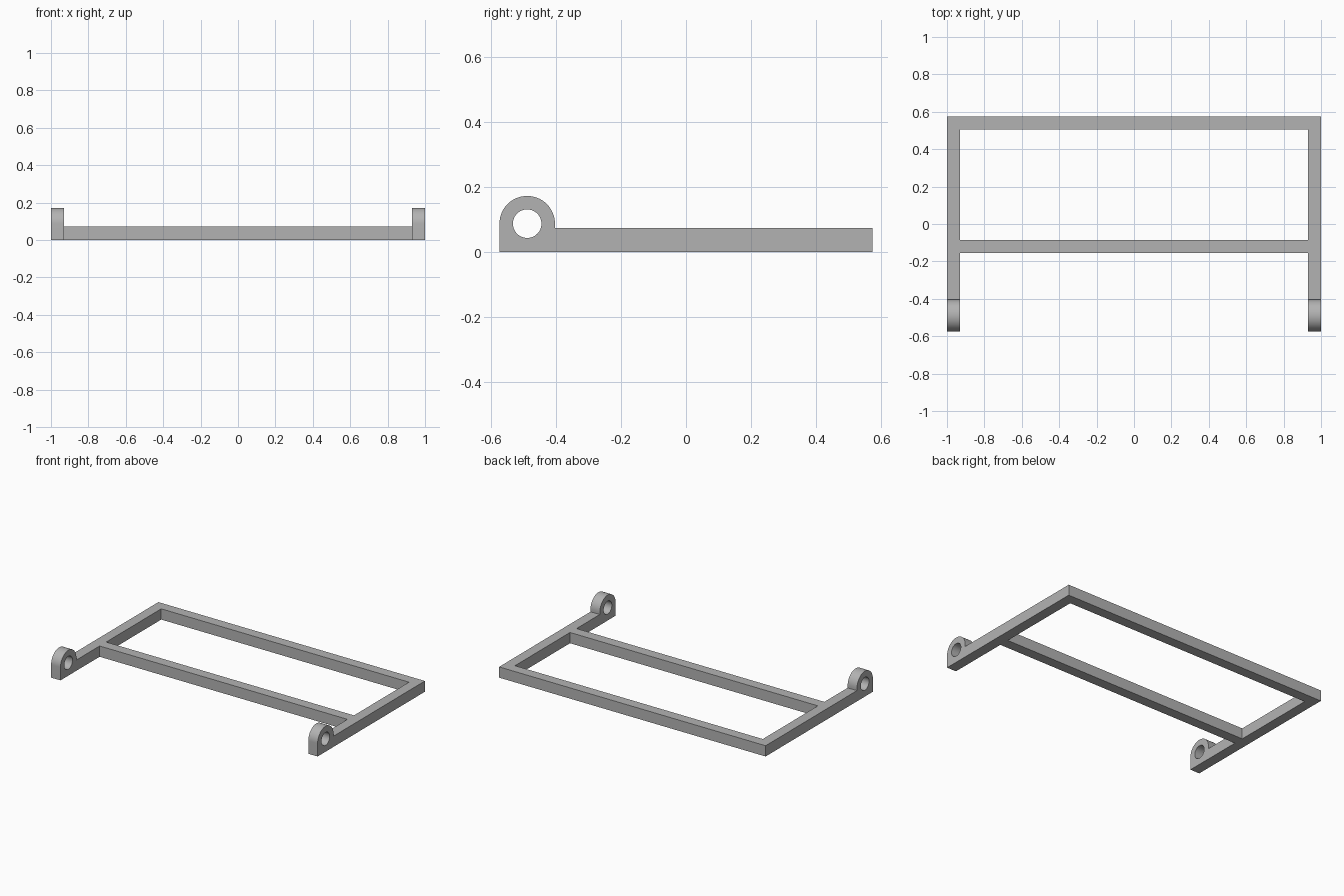
import bpy, bmesh
from math import pi, sin, cos, radians
from mathutils import Vector

cube = bpy.data.objects.get("Cube")
if cube:
    bpy.data.objects.remove(cube, do_unlink=True)

# Overall sizes
HALF_X, HALF_Y = 1.0, 0.575
WIDTH, HEIGHT = 0.07, 0.073
EYE_R, HOLE_R, EYE_Z = 0.0855, 0.044, 0.087
EYE_Y = -HALF_Y + EYE_R

# Single grey metal
metal = bpy.data.materials.new("grey metal")
metal.use_nodes = True
grey = (0.45, 0.45, 0.45, 1)
metal.diffuse_color = grey
metal.node_tree.nodes["Principled BSDF"].inputs["Base Color"].default_value = grey


def finish(bm, name):
    bmesh.ops.recalc_face_normals(bm, faces=bm.faces)
    mesh = bpy.data.meshes.new(name)
    bm.to_mesh(mesh)
    bm.free()
    mesh.materials.append(metal)
    obj = bpy.data.objects.new(name, mesh)
    bpy.context.collection.objects.link(obj)
    bpy.ops.object.select_all(action="DESELECT")
    obj.select_set(True)
    bpy.context.view_layer.objects.active = obj
    bpy.ops.object.shade_smooth_by_angle(angle=radians(30))
    return obj


def arc(radius, start, end, steps):
    angles = [start + (end - start) * i / steps for i in range(steps + 1)]
    return [(EYE_Y + radius * cos(a), EYE_Z + radius * sin(a)) for a in angles]


def side_arm(name, x):
    # Side outline with a rounded eye, pierced by a round hole, then extruded
    outline = [(-HALF_Y, 0), (HALF_Y, 0), (HALF_Y, HEIGHT),
               (EYE_Y + EYE_R, HEIGHT)] + arc(EYE_R, 0, pi, 32)
    hole = arc(HOLE_R, 0, 2 * pi, 48)[:-1]
    bm = bmesh.new()
    edges = []
    for loop in (outline, hole):
        verts = [bm.verts.new((x, y, z)) for y, z in loop]
        edges += [bm.edges.new((a, b)) for a, b in zip(verts, verts[1:] + verts[:1])]
    bmesh.ops.triangle_fill(bm, edges=edges, use_beauty=True, normal=Vector((1, 0, 0)))
    geom = bmesh.ops.extrude_face_region(bm, geom=bm.faces[:])["geom"]
    bmesh.ops.translate(bm, vec=(WIDTH, 0, 0),
                        verts=[g for g in geom if isinstance(g, bmesh.types.BMVert)])
    return finish(bm, name)


def cross_bar(name, y):
    bm = bmesh.new()
    bmesh.ops.create_cube(bm, size=1)
    bmesh.ops.scale(bm, vec=(2 * (HALF_X - WIDTH), WIDTH, HEIGHT), verts=bm.verts)
    bmesh.ops.translate(bm, vec=(0, y, HEIGHT / 2), verts=bm.verts)
    return finish(bm, name)


side_arm("left_arm", HALF_X - WIDTH)
side_arm("right_arm", -HALF_X)
cross_bar("back_bar", HALF_Y - WIDTH / 2)
cross_bar("middle_bar", -0.12)
